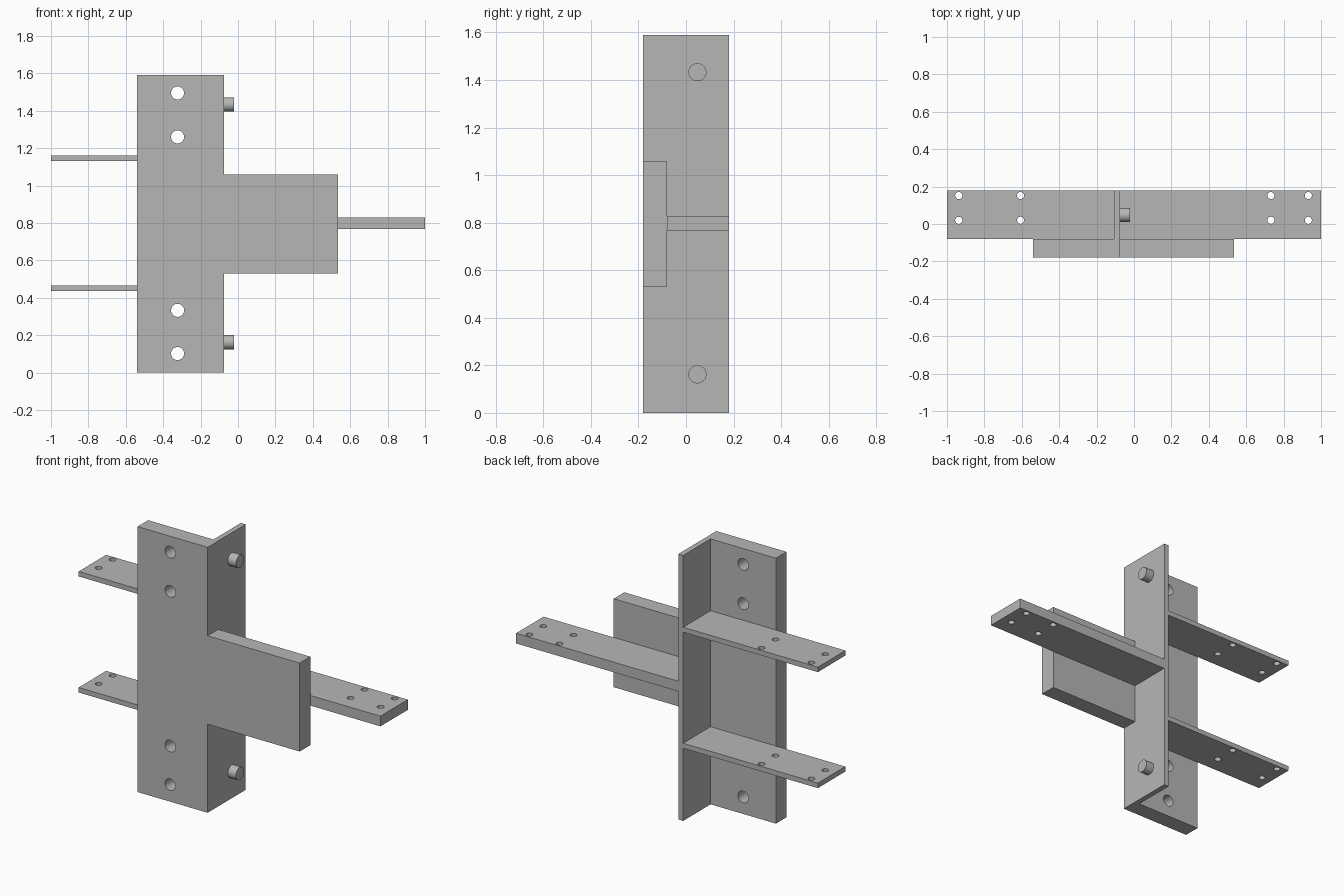
import bpy
import bmesh
from mathutils import Matrix, Vector

cube = bpy.data.objects.get("Cube")
if cube:
    bpy.data.objects.remove(cube, do_unlink=True)

steel = bpy.data.materials.new("plain_grey")
steel.use_nodes = True
GREY = (0.47, 0.47, 0.47, 1)
steel.diffuse_color = GREY
steel.node_tree.nodes["Principled BSDF"].inputs["Base Color"].default_value = GREY

# Shared levels
LEFT, RIGHT = -0.54, -0.075      # upright plate sides
FRONT, MID, BACK = -0.18, -0.08, 0.18
TOP = 1.59
WEB = -0.107                     # inner face of the upright web


def make_object(name, bm):
    bmesh.ops.recalc_face_normals(bm, faces=bm.faces)
    mesh = bpy.data.meshes.new(name)
    bm.to_mesh(mesh)
    bm.free()
    mesh.materials.append(steel)
    obj = bpy.data.objects.new(name, mesh)
    bpy.context.scene.collection.objects.link(obj)
    return obj


def extrude_profile(name, points, depth):
    bm = bmesh.new()
    face = bm.faces.new([bm.verts.new(p) for p in points])
    new = bmesh.ops.extrude_face_region(bm, geom=[face])["geom"]
    verts = [v for v in new if isinstance(v, bmesh.types.BMVert)]
    bmesh.ops.translate(bm, verts=verts, vec=depth)
    return make_object(name, bm)


def box(name, x, y, z):
    points = [(x[0], y[0], z[0]), (x[1], y[0], z[0]),
              (x[1], y[1], z[0]), (x[0], y[1], z[0])]
    return extrude_profile(name, points, (0, 0, z[1] - z[0]))


def cylinders(name, centres, radius, length, axis):
    bm = bmesh.new()
    turn = Vector((0, 0, 1)).rotation_difference(Vector(axis)).to_matrix().to_4x4()
    for c in centres:
        bmesh.ops.create_cone(bm, cap_ends=True, segments=32, radius1=radius,
                              radius2=radius, depth=length,
                              matrix=Matrix.Translation(c) @ turn)
    return make_object(name, bm)


def smooth(obj):
    bpy.ops.object.select_all(action="DESELECT")
    obj.select_set(True)
    bpy.context.view_layer.objects.active = obj
    bpy.ops.object.shade_smooth_by_angle()


def drill(obj, centres, radius, axis):
    cutter = cylinders("hole_cutter", centres, radius, 0.3, axis)
    mod = obj.modifiers.new("holes", "BOOLEAN")
    mod.operation = "DIFFERENCE"
    mod.solver = "EXACT"
    mod.object = cutter
    bpy.context.view_layer.update()
    graph = bpy.context.evaluated_depsgraph_get()
    obj.data = bpy.data.meshes.new_from_object(obj.evaluated_get(graph))
    obj.modifiers.clear()
    bpy.data.objects.remove(cutter, do_unlink=True)
    smooth(obj)


# Front plate with its side tab, one T-shaped outline
outline = [(LEFT, 0), (RIGHT, 0), (RIGHT, 0.53), (0.535, 0.53),
           (0.535, 1.06), (RIGHT, 1.06), (RIGHT, TOP), (LEFT, TOP)]
plate = extrude_profile("front_plate", [(x, FRONT, z) for x, z in outline],
                        (0, MID - FRONT, 0))
drill(plate, [(-0.323, -0.13, z) for z in (0.102, 0.333, 1.26, 1.495)],
      0.035, (0, 1, 0))

# Upright web behind the plate
box("upright_web", (WEB, RIGHT), (MID, BACK), (0, TOP))

# Horizontal straps, each with four bolt holes
straps = [("lower_right_strap", (-1, WEB), (0.435, 0.465), (-0.937, -0.607)),
          ("upper_right_strap", (-1, WEB), (1.13, 1.16), (-0.937, -0.607)),
          ("left_arm", (RIGHT, 1), (0.767, 0.828), (0.732, 0.932))]
for name, x, z, hole_x in straps:
    strap = box(name, x, (MID, BACK), z)
    drill(strap, [(hx, hy, sum(z) / 2) for hx in hole_x for hy in (0.02, 0.152)],
          0.019, (0, 0, 1))

# Round pegs on the outer face of the web
for name, z in (("lower_peg", 0.162), ("upper_peg", 1.433)):
    smooth(cylinders(name, [(-0.048, 0.048, z)], 0.038, 0.054, (1, 0, 0)))
